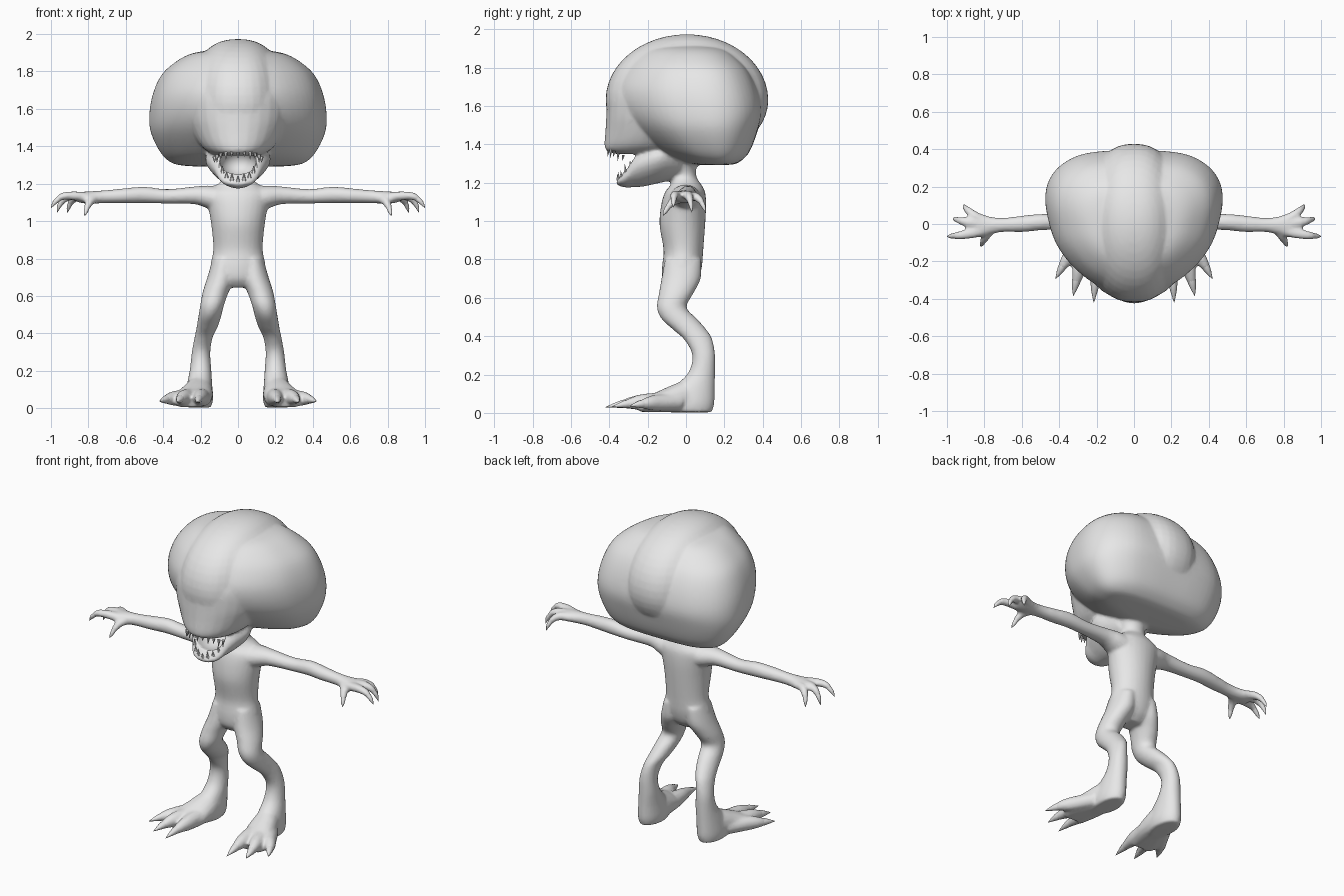
import bpy, bmesh, math
from mathutils import Vector

clay = bpy.data.materials.new("pale grey skin")
clay.diffuse_color = (0.8, 0.8, 0.8, 1)


def spline(p0, p1, p2, p3, t):
    """Point on a smooth curve between p1 and p2."""
    return .5 * (2 * p1 + (p2 - p0) * t + (2 * p0 - 5 * p1 + 4 * p2 - p3) * t * t
                 + (3 * p1 - p0 - 3 * p2 + p3) * t ** 3)


def loft(bm, rings, k=4):
    """Skin equal-length point rings along smooth curves and cap both ends."""
    last = len(rings) - 1
    fine = []
    for i in range(last):
        four = [rings[max(0, min(last, i + d))] for d in (-1, 0, 1, 2)]
        for s in range(k):
            fine.append([spline(*q, s / k) for q in zip(*four)])
    fine.append(rings[-1])
    vs = [[bm.verts.new(p) for p in r] for r in fine]
    n = len(vs[0])
    for a, b in zip(vs, vs[1:]):
        for i in range(n):
            j = (i + 1) % n
            bm.faces.new((a[i], a[j], b[j], b[i]))
    bm.faces.new(vs[0][::-1])
    bm.faces.new(vs[-1])


def ellipse(n=16):
    return [(math.cos(2 * math.pi * i / n), math.sin(2 * math.pi * i / n)) for i in range(n)]


def tube(bm, pts, n=12, s=1, k=3):
    """Points are (x, y, z, side radius, upper radius); s mirrors in x."""
    c = [Vector((p[0] * s, p[1], p[2])) for p in pts]
    rings = []
    for i, p in enumerate(pts):
        t = (c[min(i + 1, len(c) - 1)] - c[max(i - 1, 0)]).normalized()
        side = t.cross(Vector((0, 0, 1))).normalized()
        up = side.cross(t)
        rings.append([c[i] + side * u * p[3] + up * v * p[4] for u, v in ellipse(n)])
    loft(bm, rings, k)


def stack(bm, rows, n=28, s=1):
    """Horizontal ellipses: (z, x min, x max, y min, y max)."""
    loft(bm, [[Vector((s * ((a + b) / 2 + (b - a) / 2 * u), (c + d) / 2 + (d - c) / 2 * v, z))
               for u, v in ellipse(n)] for z, a, b, c, d in rows])


def finish(name, bm, smooth_angle=60):
    bmesh.ops.recalc_face_normals(bm, faces=bm.faces)
    me = bpy.data.meshes.new(name)
    bm.to_mesh(me)
    bm.free()
    me.materials.append(clay)
    ob = bpy.data.objects.new(name, me)
    bpy.context.collection.objects.link(ob)
    bpy.ops.object.select_all(action='DESELECT')
    ob.select_set(True)
    bpy.context.view_layer.objects.active = ob
    bpy.ops.object.shade_smooth_by_angle(angle=math.radians(smooth_angle))
    return ob


body = bmesh.new()

# swollen skull: side lobes
half = [(0, 0), (.28, .025), (.52, .095), (.74, .21), (.89, .34), (.97, .49), (1, .63),
        (.96, .75), (.84, .85), (.63, .925), (.35, .955), (0, .96)]
coarse = [Vector(p) for p in half + [(-x, t) for x, t in half[-2:0:-1]]]
outline = [spline(*[coarse[(i + d) % len(coarse)] for d in (-1, 0, 1, 2)], s / 3)
           for i in range(len(coarse)) for s in range(3)]
skull = [(1.293, .25, .06, .24), (1.307, .345, -.01, .29), (1.36, .41, -.14, .35), (1.47, .465, -.28, .40),
         (1.57, .474, -.355, .425), (1.68, .455, -.375, .405), (1.78, .41, -.335, .355),
         (1.85, .335, -.28, .285), (1.895, .25, -.22, .215), (1.915, .14, -.14, .12)]
loft(body, [[Vector((w * x, f + (b - f) * t, z)) for x, t in outline] for z, w, f, b in skull])

# broad central lobe running front to back
ret = bmesh.ops.create_uvsphere(body, u_segments=40, v_segments=24, radius=1)
for v in ret['verts']:
    x, y, z = v.co
    r = (abs(x) ** 2.4 + math.hypot(y, z) ** 2.4) ** (-1 / 2.4)
    v.co = Vector((x * r * .255, y * r * .424 + .005, z * r * (.343 if z > 0 else .31) + 1.63))

# face and upper jaw
stack(body, [(1.35, -.12, .12, -.37, -.1), (1.368, -.155, .155, -.415, 0), (1.40, -.195, .195, -.425, .05),
             (1.47, -.24, .24, -.42, .1), (1.56, -.27, .27, -.415, .1), (1.67, -.27, .27, -.405, .1),
             (1.76, -.22, .22, -.36, .1)])

# lower jaw, wedge-shaped sections along y: (y, half width, bottom, top)
jaw = [(-.362, .04, 1.19, 1.212), (-.34, .08, 1.18, 1.235), (-.31, .105, 1.174, 1.28),
       (-.275, .125, 1.176, 1.345), (-.22, .15, 1.18, 1.39), (-.13, .17, 1.20, 1.42), (-.03, .12, 1.22, 1.42)]
loft(body, [[Vector((h * u * (1 + .25 * v), y, (a + b) / 2 + (b - a) / 2 * v)) for u, v in ellipse(24)]
            for y, h, a, b in jaw])

# neck and torso
stack(body, [(1.36, -.13, .13, -.13, .12), (1.29, -.085, .085, -.10, .06), (1.23, -.075, .075, -.085, .055),
             (1.19, -.12, .12, -.08, .08), (1.15, -.17, .17, -.11, .1), (1.08, -.16, .16, -.13, .105),
             (.98, -.143, .143, -.138, .1), (.85, -.132, .132, -.117, .09), (.76, -.147, .147, -.125, .083),
             (.69, -.13, .13, -.12, .062), (.645, -.07, .07, -.085, .02)])

# clawed fingers: three long ones and a thumb, arched then tapering
fingers = [[(.81, .015, 1.125, .031, .028), (.86, .048, 1.128, .026, .024), (.89, .075, 1.107, .02, .019),
            (.905, .092, 1.075, .011, .011), (.912, .102, 1.045, .001, .001)],
           [(.82, .0, 1.128, .031, .028), (.885, .008, 1.135, .027, .024), (.93, .018, 1.117, .021, .02),
            (.955, .026, 1.083, .012, .012), (.968, .03, 1.045, .001, .001)],
           [(.81, -.035, 1.126, .031, .028), (.885, -.053, 1.136, .027, .024), (.945, -.062, 1.13, .021, .02),
            (.98, -.065, 1.10, .012, .012), (1.0, -.066, 1.07, .001, .001)],
           [(.76, -.015, 1.122, .031, .028), (.79, -.06, 1.107, .026, .023), (.805, -.09, 1.078, .019, .018),
            (.814, -.108, 1.05, .011, .011), (.82, -.12, 1.028, .001, .001)]]
# clawed toes
toes = [[(.195, -.10, .06, .05, .05), (.20, -.22, .056, .042, .044), (.205, -.28, .052, .033, .034),
         (.21, -.34, .045, .021, .02), (.215, -.42, .03, .001, .001)],
        [(.25, -.10, .06, .05, .05), (.285, -.22, .056, .042, .044), (.30, -.27, .052, .033, .034),
         (.312, -.32, .045, .021, .02), (.325, -.385, .032, .001, .001)],
        [(.26, -.04, .055, .045, .045), (.33, -.155, .053, .04, .042), (.365, -.20, .05, .032, .033),
         (.39, -.24, .045, .02, .02), (.42, -.295, .036, .001, .001)]]

for s in (1, -1):
    # bent leg
    stack(body, [(.80, .02, .135, -.11, .08), (.70, .015, .164, -.128, .077), (.62, .05, .189, -.142, .037),
                 (.55, .075, .202, -.152, .003), (.49, .09, .212, -.128, .058), (.43, .11, .222, -.063, .11),
                 (.38, .135, .232, -.008, .138), (.30, .148, .247, .033, .152), (.21, .143, .257, .012, .152),
                 (.13, .138, .272, -.063, .15), (.05, .133, .282, -.1, .148), (.003, .145, .275, -.09, .135)], s=s)
    # foot, sections along y: (y, centre x, half width, top)
    foot = [(.1, .205, .05, .14), (.0, .21, .075, .16), (-.08, .225, .09, .135),
            (-.15, .245, .10, .105), (-.20, .255, .095, .085), (-.24, .255, .075, .06)]
    loft(body, [[Vector((s * (cx + h * u), y, max(.005, top / 2 + top / 2 * v * 1.1)))
                 for u, v in ellipse()] for y, cx, h, top in foot])
    # arm and palm
    tube(body, [(.06, -.005, 1.11, .09, .07), (.15, -.003, 1.128, .077, .063), (.23, .0, 1.138, .055, .048),
                (.38, .01, 1.132, .043, .039), (.50, .01, 1.14, .044, .044), (.60, .0, 1.136, .044, .04),
                (.70, -.005, 1.131, .038, .035), (.77, -.008, 1.127, .048, .034),
                (.82, -.008, 1.126, .064, .032), (.865, -.005, 1.127, .057, .024)], 16, s)
    # roots of fingers and toes
    for path in fingers + toes:
        tube(body, path[:4], 12, s)

# hollow of the mouth, used only for cutting
bm = bmesh.new()
for v in bmesh.ops.create_uvsphere(bm, u_segments=24, v_segments=16, radius=1)['verts']:
    v.co = Vector((v.co.x * .10, v.co.y * .115 - .255, v.co.z * .078 + 1.312))
cutter = finish("mouth_cutter", bm)
cutter.hide_render = True
cutter.display_type = 'WIRE'

# fuse the body into a single smooth skin
skin = finish("body", body, 80)
m = skin.modifiers.new("fuse", 'REMESH')
m.mode = 'VOXEL'
m.voxel_size = .009
m.use_smooth_shade = True
m = skin.modifiers.new("mouth", 'BOOLEAN')
m.operation = 'DIFFERENCE'
m.object = cutter
m = skin.modifiers.new("soften", 'SMOOTH')
m.factor = .5
m.iterations = 8
m = skin.modifiers.new("thin", 'DECIMATE')
m.ratio = .3

# claws on fingers and toes
for s, label in ((1, "left"), (-1, "right")):
    for name, group in (("finger_claws", fingers), ("toe_claws", toes)):
        bm = bmesh.new()
        for path in group:
            x, y, z, a, b = path[2]
            tube(bm, [(x, y, z, a * .75, b * .75)] + path[3:], 10, s)
        finish(label + "_" + name, bm)

# rows of pointed teeth around each jaw
for name, n, rx, y0, ry, z0, rise, drop in (("upper_teeth", 11, .13, -.30, .105, 1.378, -.045, -.045),
                                            ("lower_teeth", 9, .10, -.265, .09, 1.21, .10, .045)):
    bm = bmesh.new()
    for i in range(n):
        a = math.radians(-75 + 150 * i / (n - 1))
        base = Vector((rx * math.sin(a), y0 - ry * math.cos(a), z0 + rise * (1 - math.cos(a))))
        ring = [bm.verts.new(base + Vector((.012 * u, .009 * v, 0))) for u, v in ellipse(6)]
        tip = bm.verts.new(base + Vector((0, -.004, drop * (1 if i % 2 else .75))))
        bm.faces.new(ring)
        for k in range(6):
            bm.faces.new((ring[k], ring[(k + 1) % 6], tip))
    finish(name, bm, 30)
